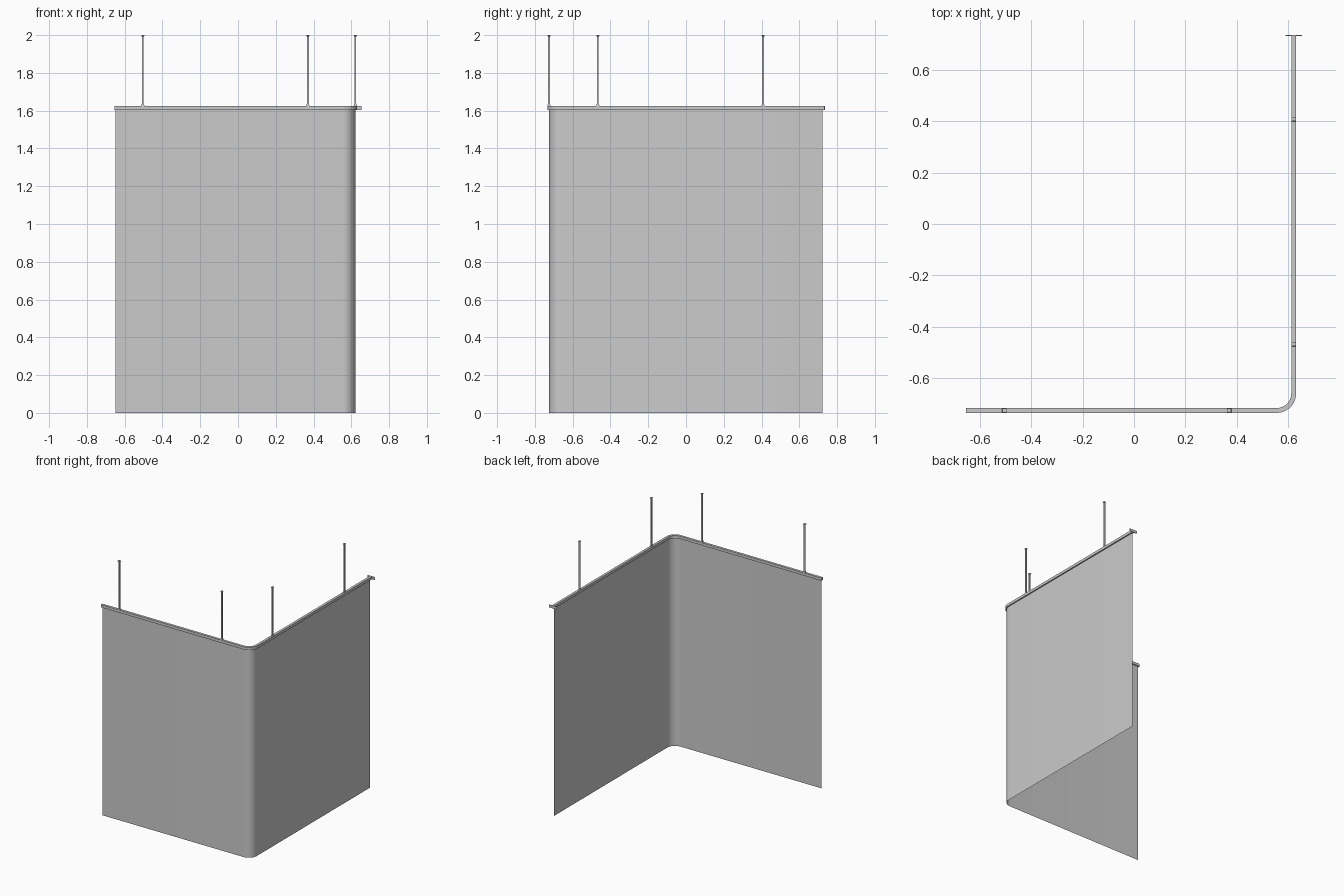
import bpy, bmesh, math

if "Cube" in bpy.data.objects:
    bpy.data.objects.remove(bpy.data.objects["Cube"])

RX, FY, R = 0.621, -0.725, 0.066   # side run x, front run y, corner radius
SEG = 12


def l_path(x_start, y_end):
    """L-shaped centre line with rounded corner: list of (x, y, outward nx, ny)."""
    pts = [(x_start, FY, 0, -1)]
    cx, cy = RX - R, FY + R
    for i in range(SEG + 1):
        a = -math.pi / 2 + i * math.pi / 2 / SEG
        nx, ny = math.cos(a), math.sin(a)
        pts.append((cx + R * nx, cy + R * ny, nx, ny))
    pts.append((RX, y_end, 1, 0))
    return pts


def finish(name, bm):
    bmesh.ops.recalc_face_normals(bm, faces=bm.faces)
    me = bpy.data.meshes.new(name)
    bm.to_mesh(me)
    bm.free()
    ob = bpy.data.objects.new(name, me)
    bpy.context.collection.objects.link(ob)
    bpy.ops.object.select_all(action='DESELECT')
    ob.select_set(True)
    bpy.context.view_layer.objects.active = ob
    bpy.ops.object.shade_smooth_by_angle(angle=math.radians(30))
    return ob


def sweep(name, path, profile, closed):
    """Sweep a profile of (outward offset, z) along the path."""
    bm = bmesh.new()
    rings = [[bm.verts.new((x + nx * o, y + ny * o, z)) for o, z in profile]
             for x, y, nx, ny in path]
    n = len(profile)
    for a, b in zip(rings, rings[1:]):
        for i in range(n if closed else n - 1):
            j = (i + 1) % n
            bm.faces.new((a[i], a[j], b[j], b[i]))
    if closed:
        bm.faces.new(rings[0])
        bm.faces.new(rings[-1])
    return finish(name, bm)


def hanger(name, x, y):
    """Square ceiling rod with flared foot and small top plate."""
    bm = bmesh.new()
    prof = [(0.009, 1.622), (0.008, 1.628), (0.005, 1.638),
            (0.005, 1.993), (0.008, 1.995), (0.008, 2.0)]
    rings = [[bm.verts.new((x + sx * h, y + sy * h, z))
              for sx, sy in ((-1, -1), (1, -1), (1, 1), (-1, 1))] for h, z in prof]
    for a, b in zip(rings, rings[1:]):
        for i in range(4):
            j = (i + 1) % 4
            bm.faces.new((a[i], a[j], b[j], b[i]))
    bm.faces.new(rings[0])
    bm.faces.new(rings[-1])
    finish(name, bm)


# Curtain sheet hanging under the rail
sweep("curtain", l_path(-0.648, 0.722), [(0, 0), (0, 1.606)], False)

# Curtain rail
w = 0.0095
sweep("rail", l_path(-0.654, 0.733),
      [(-w, 1.604), (w, 1.604), (w, 1.625), (-w, 1.625)], True)

# Wall flange at the far end of the side run
bm = bmesh.new()
bmesh.ops.create_cube(bm, size=1)
for v in bm.verts:
    v.co = (0.622 + v.co.x * 0.064, 0.733 + v.co.y * 0.004, 1.6145 + v.co.z * 0.021)
finish("wall_flange", bm)

# Ceiling hangers
for i, (x, y) in enumerate([(-0.504, FY), (0.37, FY), (RX, -0.467), (RX, 0.408)]):
    hanger(f"ceiling_hanger_{i + 1}", x, y)
